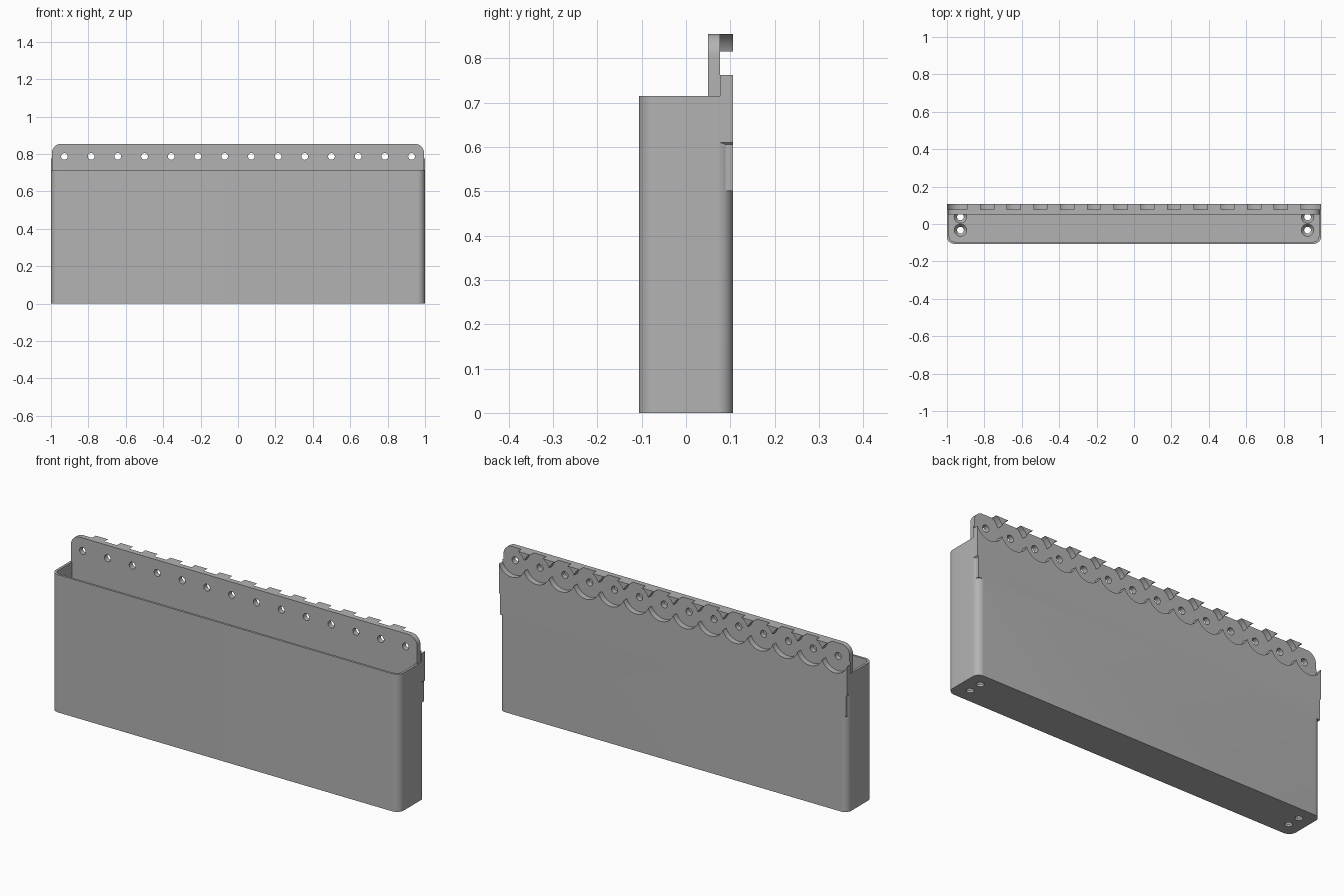
import bpy
import bmesh
import math
from mathutils import Matrix, Vector

cube = bpy.data.objects.get("Cube")
if cube:
    bpy.data.objects.remove(cube, do_unlink=True)

# Main dimensions
DEPTH = 0.1065
RIM = 0.715
TOP = 0.855
FLOOR = 0.03
PLATE_FRONT = 0.05
POCKET_FLOOR = 0.077
HOLE_Z = 0.7875
HOLE_X = 0.928
COUNT = 14

grey = bpy.data.materials.new("plain grey")
grey.use_nodes = True
COLOUR = (0.45, 0.45, 0.45, 1)
grey.diffuse_color = COLOUR
grey.node_tree.nodes["Principled BSDF"].inputs["Base Color"].default_value = COLOUR


def new_object(name, bm):
    bmesh.ops.recalc_face_normals(bm, faces=bm.faces)
    mesh = bpy.data.meshes.new(name)
    bm.to_mesh(mesh)
    bm.free()
    mesh.materials.append(grey)
    obj = bpy.data.objects.new(name, mesh)
    bpy.context.collection.objects.link(obj)
    return obj


def rounded_outline(corners, steps=10):
    """Corners are (u, v, radius); right-angled ones may be rounded."""
    points = []
    for i, (u, v, r) in enumerate(corners):
        p = Vector((u, v))
        if r == 0:
            points.append(p)
            continue
        a = (Vector(corners[i - 1][:2]) - p).normalized() * r
        b = (Vector(corners[(i + 1) % len(corners)][:2]) - p).normalized() * r
        for k in range(steps + 1):
            t = k / steps * math.pi / 2
            points.append(p + a * (1 - math.sin(t)) + b * (1 - math.cos(t)))
    return points


def prism(name, corners, low, high, axis):
    """Extrude an outline along z (outline in x, y) or y (outline in x, z)."""
    bm = bmesh.new()
    place = (lambda p, h: (p.x, p.y, h)) if axis == "z" else (lambda p, h: (p.x, h, p.y))
    verts = [bm.verts.new(place(p, low)) for p in rounded_outline(corners)]
    face = bm.faces.new(verts)
    new = bmesh.ops.extrude_face_region(bm, geom=[face])["geom"]
    shift = Vector(place(Vector((0, 0)), high - low))
    bmesh.ops.translate(bm, vec=shift, verts=[g for g in new if isinstance(g, bmesh.types.BMVert)])
    return new_object(name, bm)


def cylinder(name, centre, r_low, r_high, length, along_y=False, sides=32):
    bm = bmesh.new()
    matrix = Matrix.Translation(centre)
    if along_y:
        matrix = matrix @ Matrix.Rotation(math.pi / 2, 4, "X")
    bmesh.ops.create_cone(bm, cap_ends=True, segments=sides, radius1=r_low,
                          radius2=r_high, depth=length, matrix=matrix)
    return new_object(name, bm)


def combine(target, tool, operation):
    mod = target.modifiers.new(operation.lower(), "BOOLEAN")
    mod.operation = operation
    mod.solver = "EXACT"
    mod.object = tool
    bpy.context.view_layer.objects.active = target
    bpy.ops.object.modifier_apply(modifier=mod.name)
    bpy.data.objects.remove(tool, do_unlink=True)


# Deep narrow bin with rounded upright corners
bin_body = prism("wall_bin", [(-1, -DEPTH, 0.04), (1, -DEPTH, 0.04),
                              (1, DEPTH, 0.035), (-1, DEPTH, 0.035)], 0, RIM, "z")

# Square-cornered back flange with sloped undersides
flange = prism("back_flange", [(-1, 0.775, 0), (-1, 0.61, 0), (-0.962, 0.572, 0),
                               (0.962, 0.572, 0), (1, 0.61, 0), (1, 0.775, 0)],
               POCKET_FLOOR, DEPTH, "y")
combine(bin_body, flange, "UNION")

# Raised mounting plate with rounded top corners
plate = prism("mounting_plate", [(-0.995, 0.5, 0), (0.995, 0.5, 0),
                                 (0.995, TOP, 0.05), (-0.995, TOP, 0.05)],
              PLATE_FRONT, DEPTH, "y")
combine(bin_body, plate, "UNION")

# Open cavity
cavity = prism("cavity_cutter", [(-0.988, -0.095, 0.03), (0.988, -0.095, 0.03),
                                 (0.988, PLATE_FRONT, 0), (-0.988, PLATE_FRONT, 0)],
               FLOOR, 0.95, "z")
combine(bin_body, cavity, "DIFFERENCE")

# Row of overlapping round pockets in the back, each with a through hole
for i in range(COUNT):
    x = -HOLE_X + 2 * HOLE_X * i / (COUNT - 1)
    pocket = cylinder("pocket_cutter", (x, POCKET_FLOOR + 0.05, HOLE_Z),
                      0.0765, 0.0765, 0.1, True, 48)
    combine(bin_body, pocket, "DIFFERENCE")
    hole = cylinder("hole_cutter", (x, 0.07, HOLE_Z), 0.018, 0.018, 0.1, True, 24)
    combine(bin_body, hole, "DIFFERENCE")

# Countersunk drain holes at both ends of the floor
for x in (-HOLE_X, HOLE_X):
    for y in (-0.033, 0.038):
        drain = cylinder("drain_cutter", (x, y, 0.005), 0.018, 0.018, 0.04)
        combine(bin_body, drain, "DIFFERENCE")
        sink = cylinder("sink_cutter", (x, y, 0.0205), 0.018, 0.034, 0.021)
        combine(bin_body, sink, "DIFFERENCE")

# Smooth curved walls, keep crisp edges
bpy.ops.object.select_all(action="DESELECT")
bin_body.select_set(True)
bpy.context.view_layer.objects.active = bin_body
bpy.ops.object.shade_smooth_by_angle(angle=math.radians(30))
